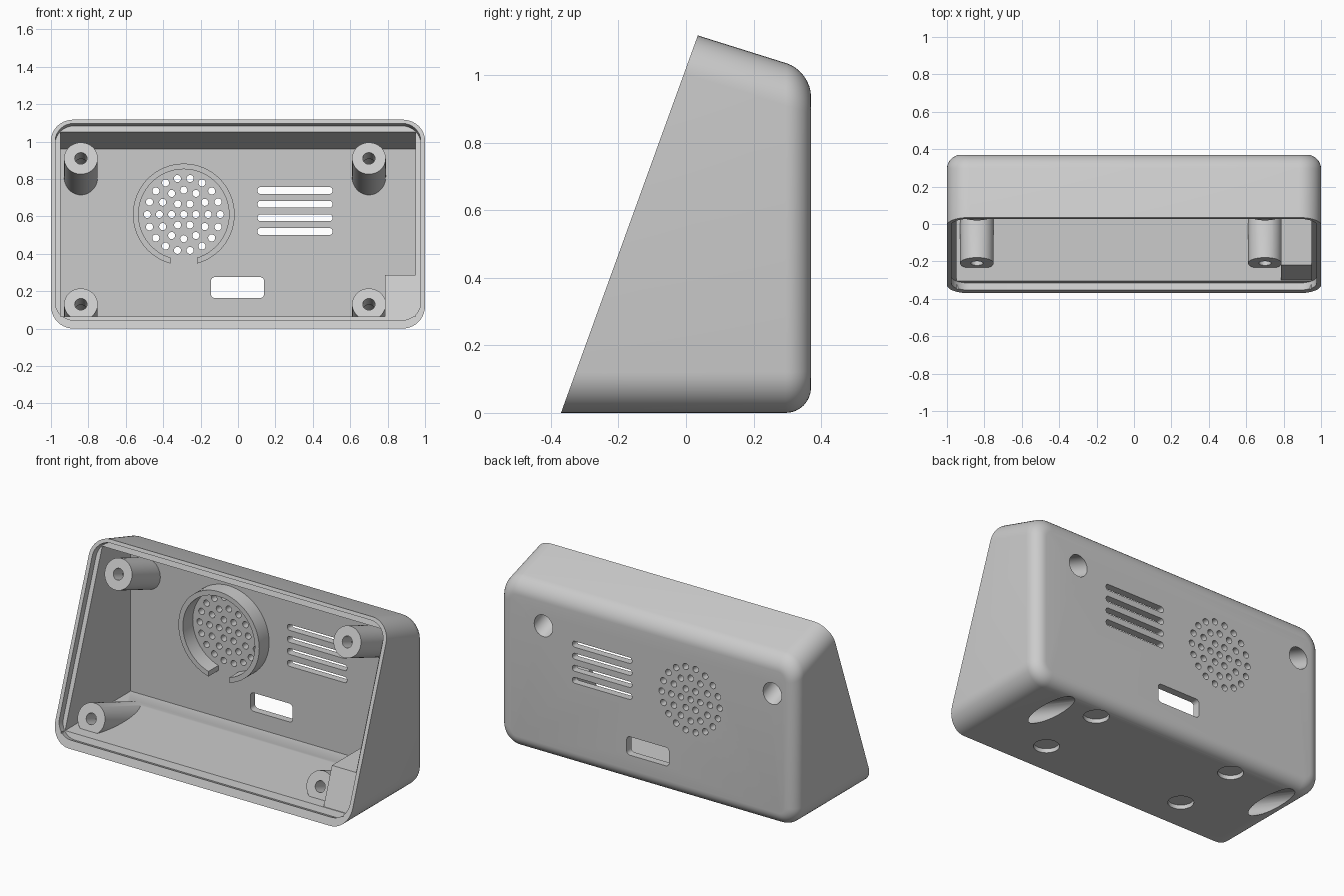
import bpy, bmesh, math
from mathutils import Vector, Matrix

if "Cube" in bpy.data.objects:
    bpy.data.objects.remove(bpy.data.objects["Cube"], do_unlink=True)

FRONT_Y, BACK_Y, INNER_Y = -0.37, 0.37, 0.325
TILT = math.atan2(0.405, 1.117)                        # lean of the open front
INTO = Vector((0, math.cos(TILT), -math.sin(TILT)))    # square to the open front
UP = Vector((0, math.sin(TILT), math.cos(TILT)))       # along the open front
ORIGIN = Vector((0, FRONT_Y, 0))
BACK = Vector((0, 1, 0))


def make_object(name, bm):
    bmesh.ops.recalc_face_normals(bm, faces=bm.faces)
    mesh = bpy.data.meshes.new(name)
    bm.to_mesh(mesh)
    bm.free()
    obj = bpy.data.objects.new(name, mesh)
    bpy.context.collection.objects.link(obj)
    return obj


def add_prism(bm, points, vector):
    face = bm.faces.new([bm.verts.new(p) for p in points])
    result = bmesh.ops.extrude_face_region(bm, geom=[face], use_keep_orig=True)
    moved = [g for g in result["geom"] if isinstance(g, bmesh.types.BMVert)]
    bmesh.ops.translate(bm, verts=moved, vec=vector)


def add_rod(bm, radius, start, direction, length, sides=48):
    turn = direction.to_track_quat('Z', 'Y').to_matrix().to_4x4()
    place = Matrix.Translation(start + direction * length / 2) @ turn
    bmesh.ops.create_cone(bm, cap_ends=True, segments=sides, radius1=radius,
                          radius2=radius, depth=length, matrix=place)


def side_prism(bm, profile, x0, x1):
    add_prism(bm, [(x0, y, z) for y, z in profile], Vector((x1 - x0, 0, 0)))


def rounded_rect(x0, x1, z0, z1, r, steps=6):
    points = []
    corners = [(x1 - r, z1 - r), (x0 + r, z1 - r), (x0 + r, z0 + r), (x1 - r, z0 + r)]
    for quarter, (cx, cz) in enumerate(corners):
        for i in range(steps + 1):
            a = math.pi / 2 * (quarter + i / steps)
            points.append((cx + r * math.cos(a), cz + r * math.sin(a)))
    return points


def cut(target, bm, name="cutter"):
    tool = bm if isinstance(bm, bpy.types.Object) else make_object(name, bm)
    tool.hide_render = True
    mod = target.modifiers.new(name, 'BOOLEAN')
    mod.operation, mod.solver, mod.object = 'DIFFERENCE', 'EXACT', tool
    bpy.context.view_layer.objects.active = target
    bpy.ops.object.modifier_apply(modifier=mod.name)
    bpy.data.objects.remove(tool, do_unlink=True)


# Outer body: wedge profile, rounded long edges, then rounded back rim
bm = bmesh.new()
side_prism(bm, [(FRONT_Y, 0), (0.035, 1.117), (BACK_Y, 1.012), (BACK_Y, 0)], -1, 1)
long_edges = [e for e in bm.edges
              if abs(e.verts[0].co.x - e.verts[1].co.x) < 0.01
              and abs(e.verts[0].co.z - e.verts[1].co.z) < 0.2]
bmesh.ops.bevel(bm, geom=long_edges, offset=0.12, segments=10,
                profile=0.5, affect='EDGES')
rim = [e for e in bm.edges if all(v.co.y > BACK_Y - 0.001 for v in e.verts)]
bmesh.ops.bevel(bm, geom=rim, offset=0.075, segments=8, profile=0.5, affect='EDGES')
shell = make_object("enclosure_shell", bm)

# Cavity; parts that stand inside are taken out of it before it is cut
bm = bmesh.new()
side_prism(bm, [(-0.6, 0.065), (-0.6, 1.265), (INNER_Y, 0.96), (INNER_Y, 0.065)],
           -0.95, 0.95)
cavity = make_object("cavity", bm)

# Screw bosses, square to the open front
bosses = [Vector((x, y, z)) for x in (-0.84, 0.70)
          for y, z in ((-0.21, 0.13), (0.05, 0.91))]
for end in bosses:
    bm = bmesh.new()
    add_rod(bm, 0.09, end, INTO, 0.7)
    cut(cavity, bm, "screw_boss")

# Speaker collar with a gap at the bottom
speaker = Vector((-0.29, INNER_Y, 0.61))
bm = bmesh.new()
add_rod(bm, 0.272, speaker - BACK * 0.095, BACK, 0.2, 64)
collar = make_object("speaker_collar", bm)
bm = bmesh.new()
add_rod(bm, 0.242, speaker - BACK * 0.2, BACK, 0.5, 64)
cut(collar, bm)
bm = bmesh.new()
add_prism(bm, [(speaker.x + sx * 0.07, 0, z)
               for sx, z in ((-1, 0.3), (1, 0.3), (1, 0.5), (-1, 0.5))], BACK)
cut(collar, bm)
cut(cavity, collar)

# Corner block beside the lower screw boss
bm = bmesh.new()
ledge = ORIGIN + INTO * 0.045
slope = math.tan(TILT)
foot = ledge.y - ledge.z * slope
side_prism(bm, [(foot, 0), (foot + 0.285 * slope, 0.285), (0.5, 0.285), (0.5, 0)],
           0.785, 1.1)
cut(cavity, bm, "corner_block")
cut(shell, cavity)

# Stepped lip around the open front
bm = bmesh.new()
add_prism(bm, [ORIGIN + Vector((x, 0, 0)) + UP * u - INTO * 0.1
               for x, u in rounded_rect(-0.977, 0.977, 0.048, 1.167, 0.1, 8)],
          INTO * 0.14)
cut(shell, bm, "lip")

# Screw holes with wide counterbores from outside
for radius, offset, length in ((0.033, -0.1, 0.25), (0.062, 0.1, 0.6)):
    bm = bmesh.new()
    for end in bosses:
        add_rod(bm, radius, end + INTO * offset, INTO, length, 32)
    cut(shell, bm, "screw_holes")

# Speaker grille: rings of small holes
bm = bmesh.new()
for ring in range(4):
    count = max(1, ring * 6)
    for i in range(count):
        a = math.tau * i / count
        spot = Vector((math.cos(a), 0, math.sin(a))) * ring * 0.065
        add_rod(bm, 0.019, speaker + spot - BACK * 0.03, BACK, 0.12, 20)
cut(shell, bm, "grille")

# Vent slots and cable port through the back
bm = bmesh.new()
openings = [(0.105, 0.505, z - 0.018, z + 0.018, 0.015)
            for z in (0.519, 0.592, 0.665, 0.738)]
openings.append((-0.145, 0.14, 0.163, 0.275, 0.022))
for rect in openings:
    add_prism(bm, [(x, INNER_Y - 0.03, z) for x, z in rounded_rect(*rect)], BACK * 0.12)
cut(shell, bm, "back_openings")

# Round foot recesses underneath
bm = bmesh.new()
for x in (-0.47, 0.47):
    for y in (-0.17, 0.245):
        add_rod(bm, 0.07, Vector((x, y, -0.05)), Vector((0, 0, 1)), 0.075, 40)
cut(shell, bm, "foot_recesses")

# Plain grey plastic
grey = bpy.data.materials.new("grey_plastic")
grey.use_nodes = True
colour = (0.6, 0.6, 0.6, 1)
grey.diffuse_color = colour
grey.node_tree.nodes["Principled BSDF"].inputs["Base Color"].default_value = colour
shell.data.materials.clear()
shell.data.materials.append(grey)

bpy.ops.object.select_all(action='DESELECT')
shell.select_set(True)
bpy.context.view_layer.objects.active = shell
bpy.ops.object.shade_smooth_by_angle(angle=math.radians(30))
